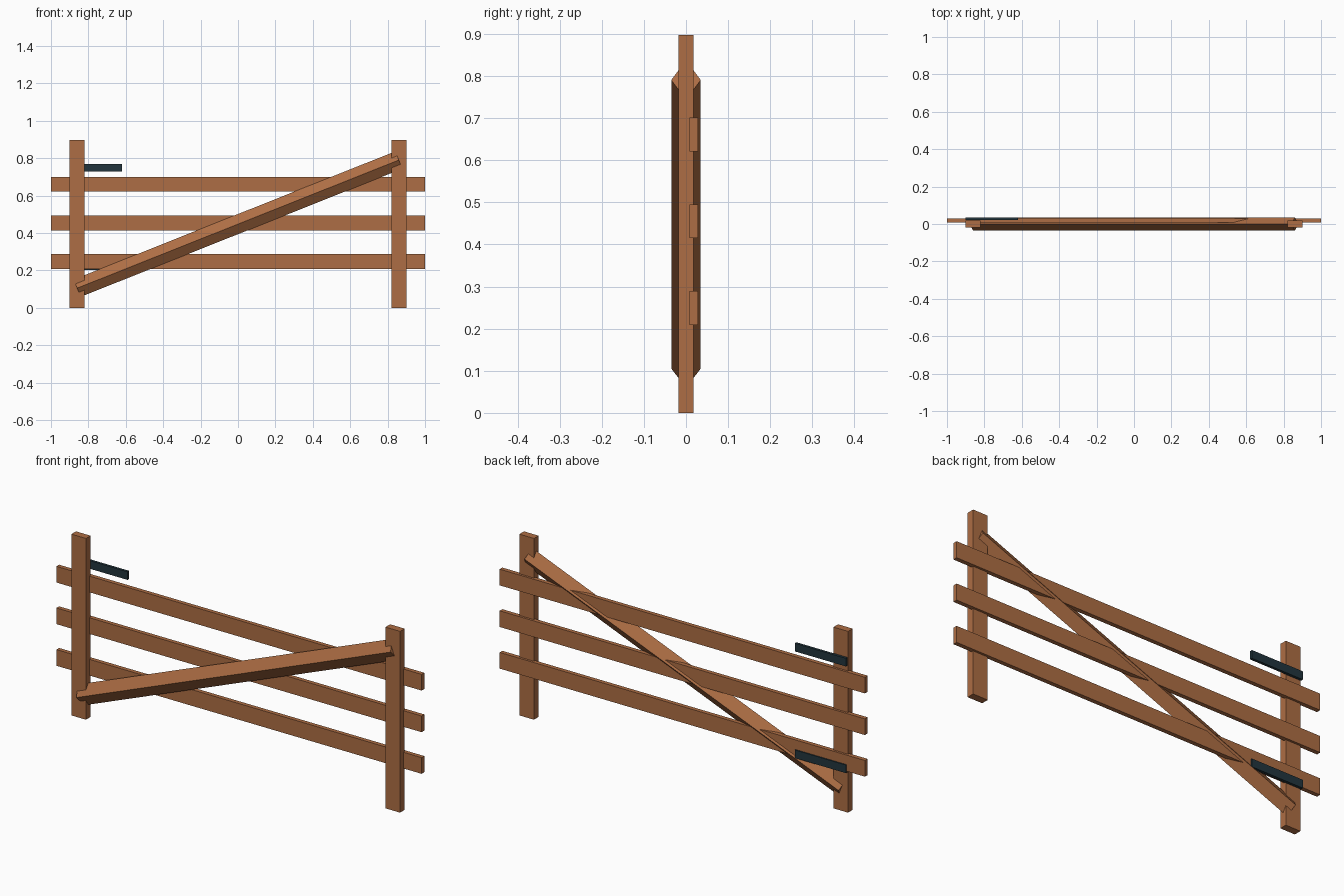
import bpy, bmesh, math
from mathutils import Matrix, Vector

if "Cube" in bpy.data.objects:
    bpy.data.objects.remove(bpy.data.objects["Cube"])


def material(name, rgb):
    m = bpy.data.materials.new(name)
    m.diffuse_color = (*rgb, 1)
    m.use_nodes = True
    m.node_tree.nodes["Principled BSDF"].inputs["Base Color"].default_value = m.diffuse_color
    return m


wood = material("warm_wood", (0.42, 0.155, 0.058))
iron = material("dark_iron", (0.016, 0.036, 0.047))


def finish(name, bm, mat):
    mesh = bpy.data.meshes.new(name)
    bm.to_mesh(mesh)
    bm.free()
    mesh.materials.append(mat)
    obj = bpy.data.objects.new(name, mesh)
    bpy.context.collection.objects.link(obj)
    return obj


def box(name, low, high, mat):
    low, high = Vector(low), Vector(high)
    bm = bmesh.new()
    bmesh.ops.create_cube(bm, size=1, matrix=Matrix.Translation((low + high) / 2)
                          @ Matrix.Diagonal((*(high - low), 1)))
    return finish(name, bm, mat)


# Upright posts
for side, x in (("left", -0.86), ("right", 0.86)):
    box(side + "_post", (x - 0.04, -0.018, 0), (x + 0.04, 0.018, 0.897), wood)

# Horizontal rails, set towards the back of the posts
for level, z in (("lower", 0.249), ("middle", 0.455), ("upper", 0.661)):
    box(level + "_rail", (-1, 0.008, z - 0.04), (1, 0.029, z + 0.04), wood)

# Diagonal brace with a diamond cross-section
run, rise = 1.72, 0.685
bm = bmesh.new()
bmesh.ops.create_cone(
    bm, cap_ends=True, segments=4, radius1=1, radius2=1, depth=math.hypot(run, rise),
    matrix=Matrix.Translation((0, 0, 0.448))
    @ Matrix.Rotation(math.atan2(run, rise), 4, 'Y')
    @ Matrix.Diagonal((0.05, 0.035, 1, 1)))
finish("diagonal_brace", bm, wood)

# Iron hinge straps on the back of the left post
for level, z in (("lower", 0.222), ("upper", 0.75)):
    box(level + "_hinge_strap", (-0.9, 0.022, z - 0.02), (-0.62, 0.035, z + 0.02), iron)
